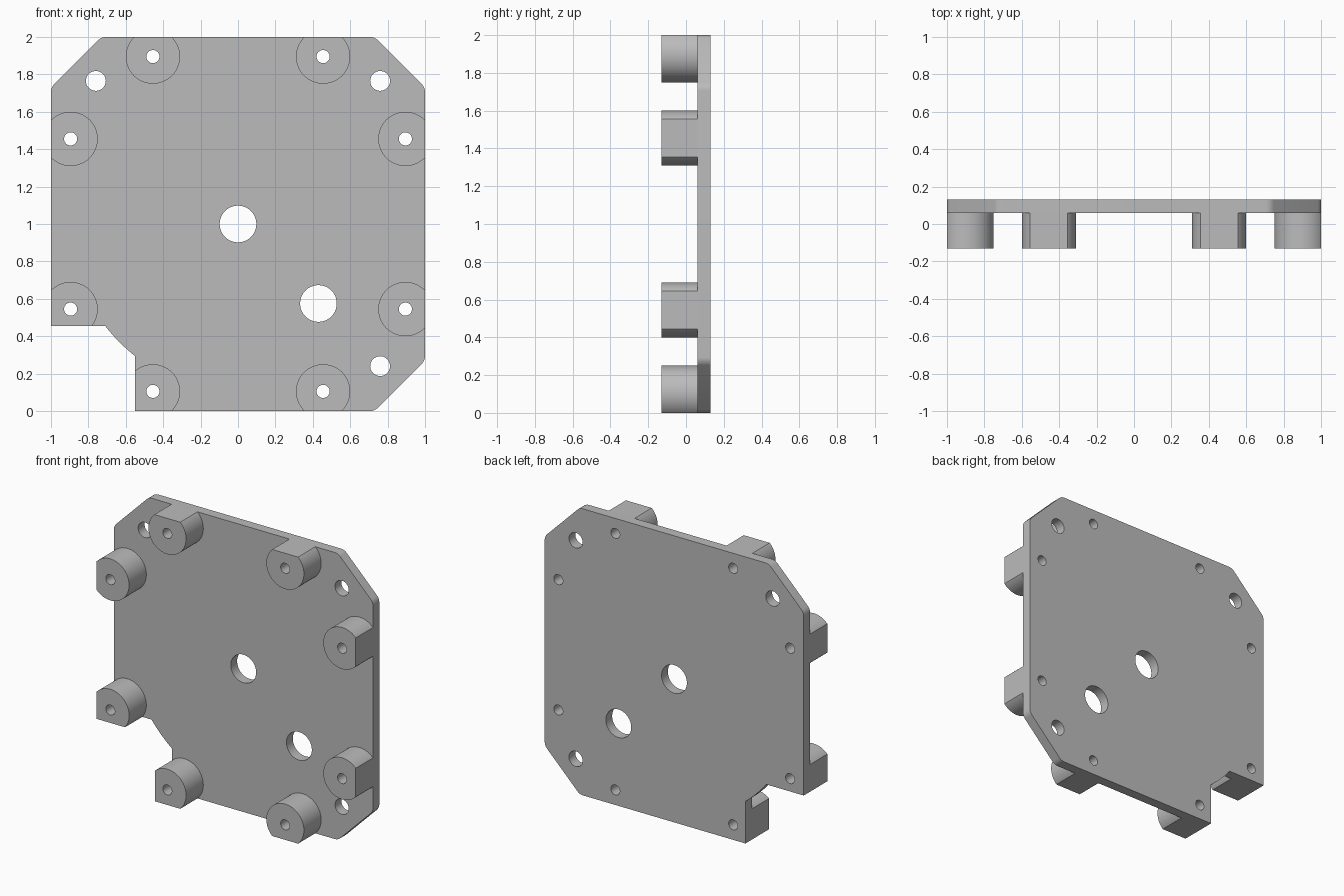
import bpy, bmesh
from math import sin, cos, tan, pi, atan2
from mathutils import Vector

cube = bpy.data.objects.get("Cube")
if cube:
    bpy.data.objects.remove(cube, do_unlink=True)

BACK, FACE, FRONT = 0.13, 0.06, -0.13

grey = bpy.data.materials.new("plain_grey")
grey.use_nodes = True
colour = (0.5, 0.5, 0.5, 1)
grey.diffuse_color = colour
grey.node_tree.nodes["Principled BSDF"].inputs["Base Color"].default_value = colour


def circle(x, z, r, n=64):
    return [Vector((x + r * cos(2 * pi * i / n), z + r * sin(2 * pi * i / n))) for i in range(n)]


def rounded(corner, before, after, r=0.06, n=6):
    """Fillet one corner of a profile."""
    c, a, b = Vector(corner), Vector(before), Vector(after)
    u, v = (a - c).normalized(), (b - c).normalized()
    half = u.angle(v) / 2
    t = r / tan(half)
    centre = c + (u + v).normalized() * (r / sin(half))
    start, end = c + u * t - centre, c + v * t - centre
    return [centre + start.lerp(end, i / n).normalized() * r for i in range(n + 1)]


def clip(points, normal, limit):
    """Keep the part of a profile where normal . p <= limit."""
    n, out = Vector(normal), []
    for i, p in enumerate(points):
        q = points[i - 1]
        dp, dq = n.dot(p) - limit, n.dot(q) - limit
        if dp * dq < 0:
            out.append(q.lerp(p, dq / (dq - dp)))
        if dp <= 0:
            out.append(p)
    return out


def solid(name, loops, y0, y1):
    """Extrude an outline with holes along y."""
    bm = bmesh.new()
    edges = []
    for loop in loops:
        vs = [bm.verts.new((p.x, y0, p.y)) for p in loop]
        edges += [bm.edges.new((vs[i - 1], vs[i])) for i in range(len(vs))]
    bmesh.ops.triangle_fill(bm, use_beauty=True, use_dissolve=False, edges=edges, normal=(0, -1, 0))
    new = bmesh.ops.extrude_face_region(bm, geom=bm.faces[:])["geom"]
    bmesh.ops.translate(bm, vec=(0, y1 - y0, 0),
                        verts=[g for g in new if isinstance(g, bmesh.types.BMVert)])
    bmesh.ops.recalc_face_normals(bm, faces=bm.faces[:])
    mesh = bpy.data.meshes.new(name)
    bm.to_mesh(mesh)
    bm.free()
    mesh.materials.append(grey)
    obj = bpy.data.objects.new(name, mesh)
    bpy.context.collection.objects.link(obj)
    bpy.ops.object.select_all(action='DESELECT')
    obj.select_set(True)
    bpy.context.view_layer.objects.active = obj
    bpy.ops.object.shade_smooth_by_angle(angle=pi / 6)


# Plate outline: three chamfered corners and one notch with a curved inner edge
corners = [(-0.55, 0), (0.73, 0), (1, 0.27), (1, 1.73), (0.73, 2),
           (-0.73, 2), (-1, 1.73), (-1, 0.455)]
outline = [Vector(corners[0])]
for i in range(1, 7):
    outline += rounded(corners[i], corners[i - 1], corners[i + 1])
outline.append(Vector(corners[-1]))
a0, a1 = atan2(-0.545, -0.71), atan2(-0.705, -0.55)
for i in range(13):
    a = a0 + (a1 - a0) * i / 12
    outline.append(Vector((0.895 * cos(a), 1 + 0.895 * sin(a))))

# Boss centres sit in mirrored pairs around the rim
bosses = [(sx * x, 1 + sz * z) for sx in (-1, 1) for sz in (-1, 1)
          for x, z in ((0.455, 0.895), (0.895, 0.455))]
screw_holes = [circle(x, z, 0.035, 32) for x, z in bosses]
mount_holes = [circle(x, z, 0.053, 40) for x, z in ((-0.76, 1.765), (0.76, 1.765), (0.76, 0.24))]
large_holes = [circle(x, z, 0.098) for x, z in ((0, 1), (0.43, 0.575))]
solid("plate", [outline] + screw_holes + mount_holes + large_holes, FACE, BACK)

# Bosses, trimmed flush with the plate edges
for (x, z), hole in zip(bosses, screw_holes):
    shape = circle(x, z, 0.145, 80)
    for normal, limit in (((1, 0), 1), ((-1, 0), 1), ((0, 1), 2), ((0, -1), 0)):
        shape = clip(shape, normal, limit)
    if x < 0 and z < 1:
        shape = clip(shape, (-1, 0), 0.55) if z < 0.3 else clip(shape, (0, -1), -0.455)
    side = "left" if x > 0 else "right"
    level = "upper" if z > 1 else "lower"
    kind = "edge" if abs(x) < 0.6 else "side"
    solid(f"{level}_{side}_{kind}_boss", [shape, hole], FRONT, FACE)
